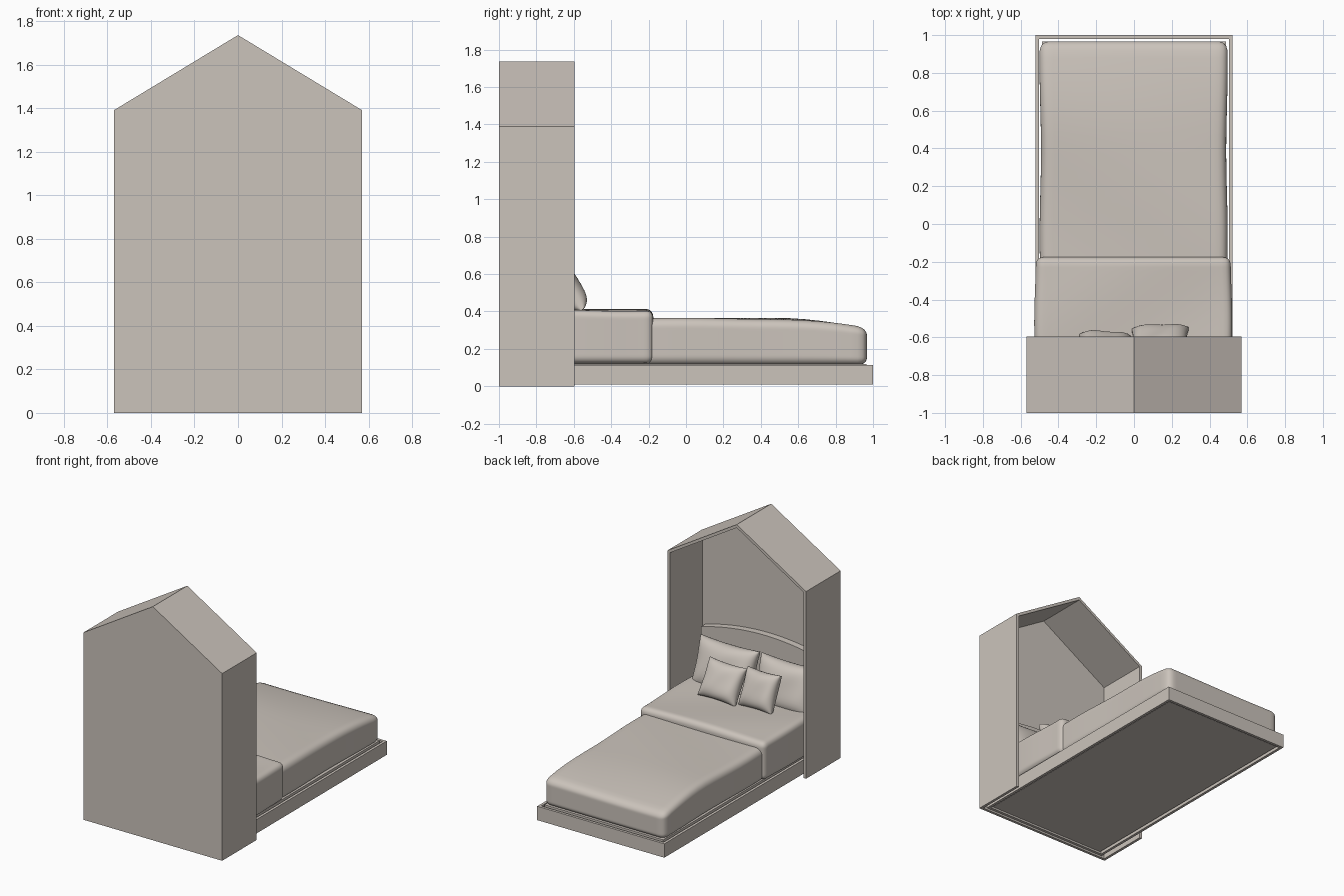
import bpy, bmesh, math
from mathutils import Vector, Euler

if "Cube" in bpy.data.objects:
    bpy.data.objects.remove(bpy.data.objects["Cube"])


def material(name, rgb):
    m = bpy.data.materials.new(name)
    m.diffuse_color = (*rgb, 1)
    m.use_nodes = True
    m.node_tree.nodes["Principled BSDF"].inputs["Base Color"].default_value = m.diffuse_color
    return m


CLAY = material("warm grey", (0.60, 0.55, 0.50))


def finish(bm, name, angle=None):
    bmesh.ops.recalc_face_normals(bm, faces=bm.faces)
    me = bpy.data.meshes.new(name)
    bm.to_mesh(me)
    bm.free()
    me.materials.append(CLAY)
    if angle is not None:
        me.shade_smooth()
        me.set_sharp_from_angle(angle=math.radians(angle))
    ob = bpy.data.objects.new(name, me)
    bpy.context.collection.objects.link(ob)
    return ob


def prism(name, pts, y0, y1, angle=None):
    """Extrude an x-z outline along y."""
    bm = bmesh.new()
    face = bm.faces.new([bm.verts.new((x, y0, z)) for x, z in pts])
    ext = bmesh.ops.extrude_face_region(bm, geom=[face])
    for v in ext["geom"]:
        if isinstance(v, bmesh.types.BMVert):
            v.co.y = y1
    return finish(bm, name, angle)


def box(name, x0, x1, y0, y1, z0, z1):
    return prism(name, [(x0, z0), (x1, z0), (x1, z1), (x0, z1)], y0, y1)


def subtract(ob, cutters):
    for c in cutters:
        c.hide_render = True
        mod = ob.modifiers.new("cut", 'BOOLEAN')
        mod.operation, mod.solver, mod.object = 'DIFFERENCE', 'EXACT', c
    dg = bpy.context.evaluated_depsgraph_get()
    me = bpy.data.meshes.new_from_object(ob.evaluated_get(dg))
    ob.modifiers.clear()
    ob.data = me
    for c in cutters:
        bpy.data.objects.remove(c)


def dense_cube(cuts):
    bm = bmesh.new()
    bmesh.ops.create_cube(bm, size=2)
    bmesh.ops.subdivide_edges(bm, edges=bm.edges[:], cuts=cuts, use_grid_fill=True)
    return bm


def soft_box(name, lo, hi, r, deform):
    """Rounded box with a gentle cloth-like deformation."""
    lo, hi = Vector(lo), Vector(hi)
    mid, half = (lo + hi) / 2, (hi - lo) / 2
    bm = dense_cube(28)
    for v in bm.verts:
        p = Vector([math.sin(c * math.pi / 2) * h for c, h in zip(v.co, half)])
        core = Vector([max(-(h - r), min(h - r, c)) for c, h in zip(p, half)])
        d = p - core
        if d.length > 1e-6:
            p = core + d.normalized() * r
        v.co = deform(p + mid, (p.z + half.z) / (2 * half.z))
    return finish(bm, name, 60)


def pillow(name, w, h, t, loc, lean, turn=0, roll=0):
    """Puffed cushion with pinched corners, leaning back."""
    bm = dense_cube(20)
    rot = (Euler((0, 0, math.radians(turn))).to_matrix()
           @ Euler((math.radians(90 + lean), 0, 0)).to_matrix()
           @ Euler((0, 0, math.radians(roll))).to_matrix())
    for v in bm.verts:
        u, k, s = math.sin(v.co.x * math.pi / 2), math.sin(v.co.y * math.pi / 2), v.co.z
        puff = max(0, (1 - u ** 4) * (1 - k ** 4)) ** 0.55
        wave = 1 + 0.06 * math.sin(5 * u + 3 * k)
        p = Vector((w * u * (1 - 0.06 * (1 - k * k)), h * k * (1 - 0.06 * (1 - u * u)),
                    s * (0.008 + t * puff * wave)))
        v.co = rot @ p + Vector(loc)
    return finish(bm, name, 60)


# House-shaped canopy, open at the foot side and underneath
def gable(w, eave, ridge, base):
    return [(-w, base), (w, base), (w, eave), (0, ridge), (-w, eave)]


house = prism("house_canopy", gable(0.57, 1.39, 1.735, 0), -1, -0.595)
inside = prism("cutter_inside", gable(0.55, 1.378, 1.711, -0.1), -0.98, -0.4)
# Oval window in the right wall only
bm = bmesh.new()
bmesh.ops.create_cone(bm, cap_ends=True, segments=48, radius1=1, radius2=1, depth=0.2)
for v in bm.verts:
    v.co = (0.56 + v.co.z, -0.795 + 0.145 * v.co.x, 0.652 + 0.197 * v.co.y)
window = finish(bm, "cutter_window")
subtract(house, [inside, window])

# Bed frame rails and base
frame = box("bed_frame", -0.522, 0.522, -0.975, 1.0, 0.01, 0.113)
subtract(frame, [box("cutter_frame", -0.502, 0.502, -0.955, 0.98, -0.1, 0.3)])
box("bed_base", -0.488, 0.488, -0.95, 0.965, 0.02, 0.12)

# Arched headboard
arch = [(0.525 * i / 16, 0.71 + 0.075 * (1 - (i / 16) ** 2)) for i in range(16, -17, -1)]
prism("headboard", [(-0.525, 0.115), (0.525, 0.115)] + arch, -0.978, -0.928, 30)


# Mattress with cover, sagging toward the foot
def mattress_shape(p, k):
    drop = 0.05 * max(0, (p.y - 0.45) / 0.5) ** 2
    p.z += k * (0.004 * math.sin(6 * p.y + 4 * p.x) - drop)
    p.x += 0.004 * math.sin(7 * p.y + 2) * (p.x / 0.5)
    return p


soft_box("mattress", (-0.496, -0.92, 0.113), (0.492, 0.967, 0.362), 0.05, mattress_shape)


# Folded-back blanket, wider and higher than the mattress
def fold_shape(p, k):
    p.z += k * 0.005 * math.sin(5 * p.x - 7 * p.y)
    p.x += 0.004 * math.sin(9 * p.y) * (p.x / 0.5)
    return p


soft_box("folded_blanket", (-0.524, -0.92, 0.122), (0.516, -0.175, 0.408), 0.04, fold_shape)

# Two sleeping pillows and two small cushions
for side, x in (("right", 0.25), ("left", -0.25)):
    pillow("pillow_" + side, 0.24, 0.175, 0.075, (x, -0.82, 0.515), 20)
pillow("cushion_right", 0.15, 0.135, 0.055, (0.135, -0.625, 0.52), 30, 3, 3)
pillow("cushion_left", 0.14, 0.135, 0.055, (-0.15, -0.655, 0.52), 25, -4, -2)
